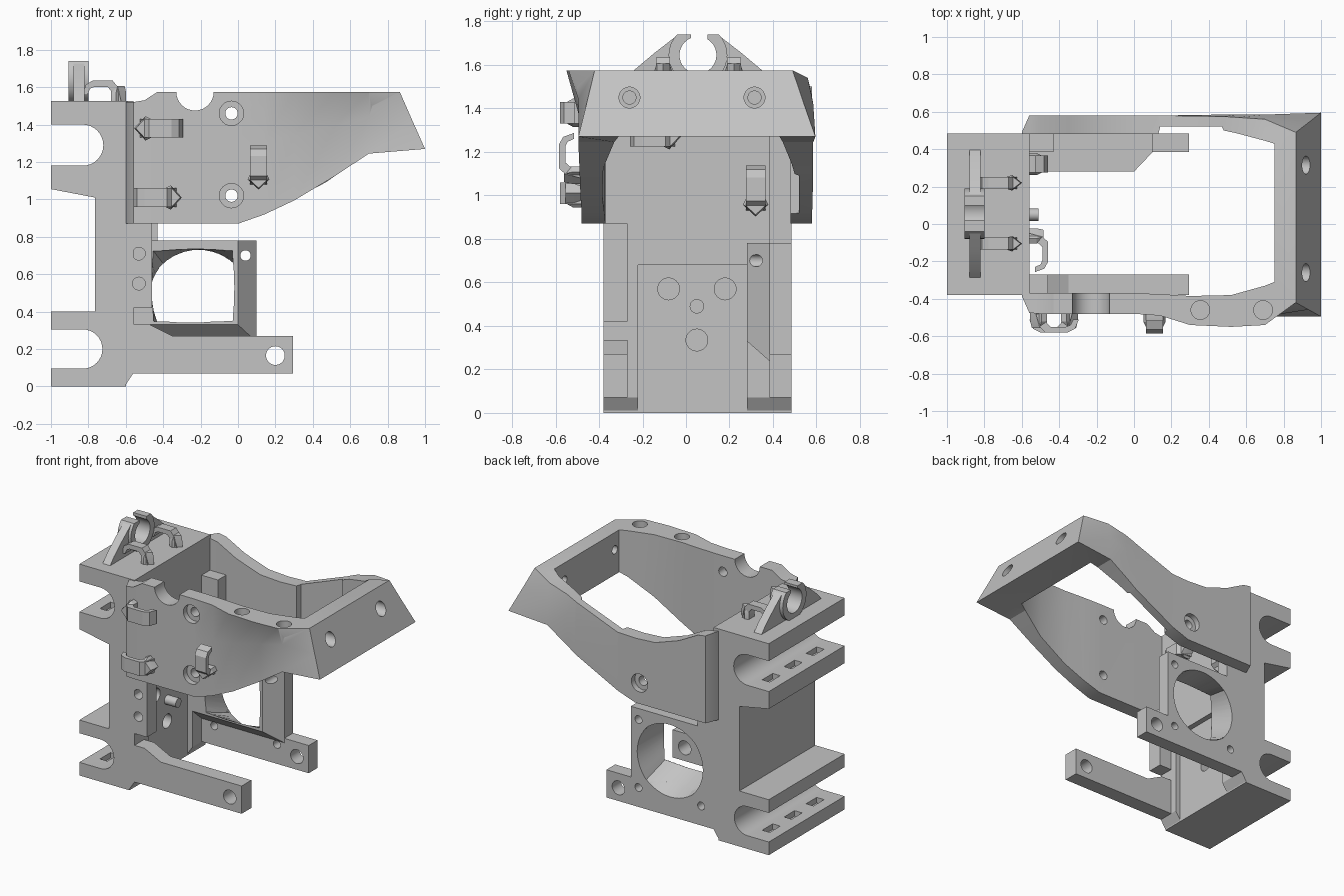
import bpy
import bmesh
from math import sin, cos, pi, radians
from mathutils import Vector

cube = bpy.data.objects.get("Cube")
if cube:
    bpy.data.objects.remove(cube)

grey = bpy.data.materials.new("plain grey")
grey.use_nodes = True
colour = (0.55, 0.55, 0.55, 1)
grey.diffuse_color = colour
grey.node_tree.nodes["Principled BSDF"].inputs["Base Color"].default_value = colour
parts = []


def finish(name, bm, keep=True):
    bmesh.ops.recalc_face_normals(bm, faces=bm.faces)
    mesh = bpy.data.meshes.new(name)
    bm.to_mesh(mesh)
    bm.free()
    mesh.materials.append(grey)
    ob = bpy.data.objects.new(name, mesh)
    bpy.context.collection.objects.link(ob)
    if keep:
        parts.append(ob)
    else:
        ob.hide_render = True
    return ob


def loft(name, rings, keep=True):
    """Skin a row of equal rings and cap both ends."""
    bm = bmesh.new()
    rows = [[bm.verts.new(p) for p in ring] for ring in rings]
    n = len(rows[0])
    for a, b in zip(rows, rows[1:]):
        for i in range(n):
            j = (i + 1) % n
            bm.faces.new((a[i], a[j], b[j], b[i]))
    bm.faces.new(rows[0])
    bm.faces.new(rows[-1])
    return finish(name, bm, keep)


def at(axis, p, d):
    u, v = p
    return {"x": (d, u, v), "y": (u, d, v), "z": (u, v, d)}[axis]


def prism(name, axis, pts, lo, hi, keep=True):
    return loft(name, [[at(axis, p, d) for p in pts] for d in (lo, hi)], keep)


def rect(u0, u1, v0, v1):
    return [(u0, v0), (u1, v0), (u1, v1), (u0, v1)]


def arc(u, v, r, start=0, stop=360, n=32):
    return [(u + r * cos(radians(start + (stop - start) * i / n)),
             v + r * sin(radians(start + (stop - start) * i / n))) for i in range(n)]


def cut(targets, axis, pts, lo, hi):
    cut_with(targets, prism("cutter", axis, pts, lo, hi, False))


def cut_with(targets, cutter):
    for ob in targets:
        mod = ob.modifiers.new("cut", "BOOLEAN")
        mod.operation = "DIFFERENCE"
        mod.solver = "EXACT"
        mod.object = cutter
        bpy.context.view_layer.objects.active = ob
        bpy.ops.object.modifier_apply(modifier=mod.name)
    bpy.data.objects.remove(cutter)


def interp(table, x):
    for (x0, v0), (x1, v1) in zip(table, table[1:]):
        if x <= x1:
            return v0 + (v1 - v0) * max(0, x - x0) / (x1 - x0)
    return table[-1][1]


# Main block with two rounded rail channels
block_profile = [(-0.6, 0), (-0.6, 1.525), (-1, 1.525), (-1, 1.4)]
block_profile += arc(-0.83, 1.29, 0.11, 90, -90, 16)
block_profile += [(-0.83, 1.18), (-1, 1.18), (-1, 1.055), (-0.765, 1.01), (-0.765, 0.4), (-1, 0.4), (-1, 0.305)]
block_profile += arc(-0.83, 0.2, 0.105, 90, -90, 16)
block_profile += [(-0.83, 0.095), (-1, 0.095), (-1, 0)]
block = prism("main_block", "y", block_profile, -0.38, 0.485)
for y in (-0.2, 0.05, 0.3):
    for z in (0.095, 1.18):
        cut([block], "z", rect(-0.92, -0.86, y - 0.06, y + 0.06), z - 0.04, z + 0.02)
for y, z in ((-0.08, 0.57), (0.18, 0.57), (0.05, 0.335)):
    cut([block], "x", arc(y, z, 0.05), -0.7, -0.55)

# Upper face plate, side roots and columns
prism("face_plate", "x", rect(-0.38, 0.485, 0.68, 1.525), -0.62, -0.56)
root = [(-0.61, 0.01), (-0.6, 0.01), (-0.56, 0.07), (-0.56, 0.7), (-0.61, 0.7)]
front_root = prism("front_root", "y", root, -0.38, -0.22)
prism("back_root", "y", root, 0.28, 0.485)
front_column = prism("front_column", "y", rect(-0.58, -0.46, 0.42, 0.87), -0.38, -0.27)
prism("back_column", "y", rect(-0.58, -0.43, 0.74, 1.27), 0.385, 0.485)
for z in (0.55, 0.71):
    cut([front_root, front_column], "y", arc(-0.53, z, 0.034), -0.45, -0.3)
prism("locating_pin", "x", arc(0.05, 0.49, 0.033), -0.62, -0.51)

# Lower arms
arm = [(-0.58, 0.07), (0.295, 0.07), (0.295, 0.27), (-0.35, 0.27), (-0.48, 0.335), (-0.58, 0.335)]
front_arm = prism("front_arm", "y", arm, -0.38, -0.27)
back_arm = prism("back_arm", "y", arm, 0.385, 0.485)
cut([front_arm, back_arm], "y", arc(0.2, 0.165, 0.05), -0.6, 0.6)

# Fan duct: square at the front, round at the back
duct = prism("fan_duct", "z", [(-0.57, 0.28), (0, 0.28), (0.1, 0.385), (0.1, 0.485), (-0.57, 0.485)], 0.15, 0.78)
for v in duct.data.vertices:
    if v.co.z < 0.2:
        v.co.z = 0.33 - (v.co.y - 0.28) * 0.88
square, circle = [], []
for i in range(48):
    c, s = cos(2 * pi * i / 48), sin(2 * pi * i / 48)
    m = max(abs(c), abs(s))
    square.append((-0.245 + 0.215 * c / m, 0.25, 0.548 + 0.187 * s / m))
    circle.append((-0.21 + 0.265 * c, 0.5, 0.465 + 0.265 * s))
cut_with([duct, back_arm], loft("duct_cutter", [square, circle], False))
for x, z in ((0.04, 0.7), (0.04, 0.21), (-0.46, 0.21)):
    cut([duct, back_arm], "y", arc(x, z, 0.028, n=20), 0.2, 0.6)

# Hull: a wall swept along the front, round the end and along the back
lower_edge = [(-0.6, 0.87), (0, 0.87), (0.2, 0.94), (0.44, 1.07), (0.66, 1.225), (0.75, 1.27)]


def wall(x, y_low, y_top, y_in, top):
    low = interp(lower_edge, x)
    mid = low + 0.6 * (top - low)
    return [(x, y_low, low), (x, y_low, mid), (x, y_top, top), (x, y_in, top), (x, y_in, low)]


def corner(y_low, y_top, y_in):
    return [(1, y_low, 1.27), (0.933, (y_low + y_top) / 2, 1.42), (0.865, y_top, 1.575),
            (0.75, y_in, 1.575), (0.75, y_in, 1.27)]


front = [wall(*s) for s in (
    (-0.6, -0.385, -0.385, -0.37, 1.52), (-0.56, -0.475, -0.475, -0.37, 1.52),
    (-0.5, -0.48, -0.48, -0.37, 1.53), (-0.43, -0.48, -0.48, -0.37, 1.575),
    (0, -0.48, -0.48, -0.37, 1.575), (0.14, -0.48, -0.49, -0.375, 1.575),
    (0.3, -0.485, -0.54, -0.385, 1.575), (0.52, -0.49, -0.55, -0.38, 1.575),
    (0.7, -0.495, -0.54, -0.33, 1.575))]
back = [wall(*s) for s in (
    (0.7, 0.585, 0.56, 0.445, 1.54), (0.55, 0.585, 0.57, 0.485, 1.5),
    (0.48, 0.585, 0.575, 0.5, 1.47), (0.47, 0.585, 0.575, 0.52, 1.465),
    (0.14, 0.58, 0.58, 0.52, 1.34), (0.13, 0.58, 0.58, 0.48, 1.34),
    (0, 0.58, 0.58, 0.48, 1.335), (-0.16, 0.58, 0.58, 0.48, 1.345),
    (-0.35, 0.58, 0.58, 0.48, 1.41), (-0.5, 0.58, 0.58, 0.48, 1.49),
    (-0.56, 0.58, 0.58, 0.48, 1.5), (-0.6, 0.49, 0.49, 0.475, 1.51))]
hull = loft("hull_wall", front + [corner(-0.495, -0.42, -0.31), corner(0.595, 0.49, 0.43)] + back)
cut([hull], "y", arc(-0.23, 1.575, 0.1), -0.7, -0.2)
for z in (1.02, 1.46):
    cut([hull], "y", arc(-0.035, z, 0.033), -0.7, 0.7)
    cut([hull], "y", arc(-0.035, z, 0.065), -0.7, -0.44)
cut([hull], "y", arc(-0.035, 1.02, 0.065), 0.54, 0.7)
for x in (0.355, 0.69):
    cut([hull], "z", arc(x, -0.46, 0.05), 1.5, 1.7)
for y in (-0.26, 0.315):
    cut([hull], "x", arc(y, 1.45, 0.03), 0.6, 1.1)
    cut([hull], "x", arc(y, 1.45, 0.048), 0.83, 1.1)

# Split clip on top of the block
ring = prism("clip_ring", "x", arc(0.055, 1.645, 0.135), -0.905, -0.8)
half = [(-0.345, 1.52), (-0.295, 1.575), (-0.2, 1.655), (-0.09, 1.74)]
outline = [(0.055 + d, z) for d, z in half] + [(0.055 - d, z) for d, z in reversed(half)]
plate = prism("clip_plate", "x", outline, -0.88, -0.82)
cut([ring], "x", rect(-0.2, 0.3, 1.74, 1.9), -1, -0.7)
cut([ring, plate], "x", arc(0.055, 1.645, 0.085), -1, -0.7)
cut([ring, plate], "x", rect(0.022, 0.098, 1.66, 1.9), -1, -0.7)

# Cable hooks: a strap curling back to the wall from a pointed root
strap = [(0, 0), (0.02, 0.07), (0.05, 0.1), (0.17, 0.1), (0.21, 0.08), (0.23, 0.03),
         (0.2, 0.03), (0.185, 0.06), (0.16, 0.07), (0.08, 0.07), (0.06, 0.05), (0.05, 0)]
foot = [(-0.03, 0), (0.03, 0.065), (0.06, 0.05), (0.06, -0.05), (0.03, -0.065)]


def hook(name, origin, along, out, width=0.1):
    o, a, n = Vector(origin), Vector(along), Vector(out)
    s = a.cross(n)
    loft(name, [[o + a * u + n * v + s * side for u, v in strap] for side in (-width / 2, width / 2)])
    k = width / 0.1
    loft(name + "_root", [[o + a * u * f + s * v * f * k + n * d for u, v in foot]
                          for d, f in ((-0.01, 1), (0.04, 1), (0.075, 0.7))])


hook("upper_side_hook", (-0.525, -0.48, 1.38), (1, 0, 0), (0, -1, 0))
hook("lower_side_hook", (-0.33, -0.48, 1.01), (-1, 0, 0), (0, -1, 0))
hook("upright_side_hook", (0.11, -0.485, 1.08), (0, 0, 0.9), (0, -1, 0))
hook("upright_inner_hook", (-0.56, 0.32, 0.93), (0, 0, 0.9), (1, 0, 0))
hook("level_inner_hook", (-0.56, -0.05, 1.27), (0, -0.9, 0), (1, 0, 0))
for y in (-0.105, 0.22):
    hook("top_hook", (-0.625, y, 1.525), (-0.9, 0, 0), (0, 0, 1.1), 0.065)

# Smooth round surfaces, keep hard edges
bpy.ops.object.select_all(action="DESELECT")
for ob in parts:
    ob.select_set(True)
bpy.context.view_layer.objects.active = parts[0]
bpy.ops.object.shade_smooth_by_angle(angle=radians(25))
